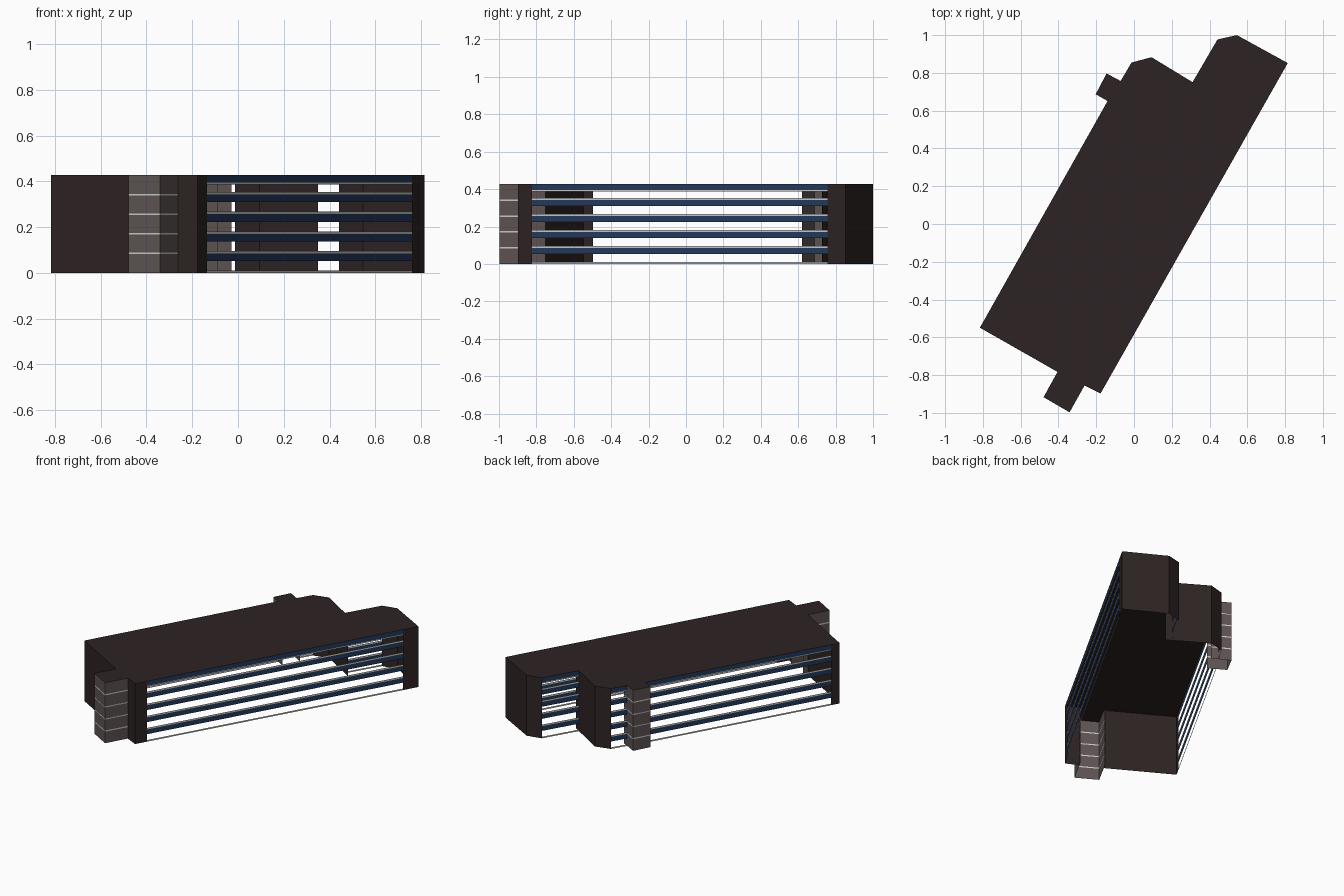
import bpy
import bmesh
from mathutils import Vector

cube = bpy.data.objects.get("Cube")
if cube:
    bpy.data.objects.remove(cube)

HEIGHT, FLOORS = 0.427, 5
STEP = HEIGHT / FLOORS


def material(name, color):
    m = bpy.data.materials.new(name)
    m.use_nodes = True
    m.diffuse_color = (*color, 1)
    m.node_tree.nodes["Principled BSDF"].inputs["Base Color"].default_value = (*color, 1)
    return m


BROWN = material("dark brown", (0.027, 0.017, 0.017))
GREY = material("warm grey", (0.115, 0.087, 0.087))
BLUE = material("navy blue", (0.017, 0.042, 0.11))
LIGHT = material("pale grey", (0.6, 0.6, 0.58))


def finish(bm, name, mats):
    mesh = bpy.data.meshes.new(name)
    bm.to_mesh(mesh)
    bm.free()
    for m in mats:
        mesh.materials.append(m)
    obj = bpy.data.objects.new(name, mesh)
    bpy.context.collection.objects.link(obj)


def walls(name, path, layers, mats):
    """Upright sheets along a path; each layer is (bottom, top, material slot)."""
    bm = bmesh.new()
    for a, b in zip(path, path[1:]):
        for z0, z1, slot in layers:
            quad = [(*a, z0), (*b, z0), (*b, z1), (*a, z1)]
            bm.faces.new([bm.verts.new(p) for p in quad]).material_index = slot
    finish(bm, name, mats)


def toward(a, b, dist):
    return a + (b - a).normalized() * dist


# Footprint corners, anticlockwise
V = Vector
sw, notch_a = V((-0.816, -0.549)), V((-0.405, -0.783))
stair_a, stair_b = V((-0.479, -0.917)), V((-0.341, -0.997))
notch_b, se = V((-0.262, -0.855)), V((-0.177, -0.897))
ne, ne_tip, ne_cut = V((0.814, 0.852)), V((0.545, 1.0)), V((0.442, 0.977))
inner, bay_tip, bay_cut = V((0.31, 0.751)), V((0.093, 0.883)), V((-0.013, 0.855))
shaft_a, shaft_b = V((-0.071, 0.757)), V((-0.145, 0.797))
shaft_c, shaft_d = V((-0.203, 0.687)), V((-0.14, 0.651))
outline = [sw, notch_a, stair_a, stair_b, notch_b, se, ne, ne_tip, ne_cut,
           inner, bay_tip, bay_cut, shaft_a, shaft_b, shaft_c, shaft_d]

# Flat roof
bm = bmesh.new()
bm.faces.new([bm.verts.new((*p, HEIGHT)) for p in outline])
finish(bm, "roof", [BROWN])

# Solid dark walls, wrapping the corners
solid = [(0, HEIGHT, 0)]
left_end = toward(sw, shaft_d, 0.06)
right_start, right_end = toward(se, ne, 0.085), toward(ne, se, 0.11)
bay_inside = inner + (inner - bay_tip).normalized() * 0.045
walls("front_left_wall", [left_end, sw, notch_a], solid, [BROWN])
walls("front_right_wall", [notch_b, se, right_start], solid, [BROWN])
walls("back_wall", [right_end, ne, ne_tip, ne_cut], solid, [BROWN])
walls("bay_wall", [bay_inside, bay_tip, bay_cut], solid, [BROWN])

# Open window walls: a pale sill and a blue spandrel on every floor
bands = []
for i in range(FLOORS):
    z = i * STEP
    bands += [(z, z + 0.011, 1), (z + STEP - 0.033, z + STEP, 0)]
bands.append((HEIGHT - 0.04, HEIGHT - 0.033, 1))
for name, a, b in [("right_windows", right_start, right_end),
                   ("recess_windows", ne_cut, inner),
                   ("bay_windows", bay_cut, shaft_a),
                   ("left_windows", shaft_d, left_end)]:
    walls(name, [a, b], bands, [BLUE, LIGHT])

# Stair towers with pale joints at each floor, open on the inner side
joints = []
for i in range(FLOORS):
    top = (i + 1) * STEP
    if i < FLOORS - 1:
        joints += [(i * STEP, top - 0.004, 0), (top - 0.004, top + 0.004, 1)]
    else:
        joints.append((i * STEP, HEIGHT, 0))
walls("front_stair_tower",
      [toward(stair_a, notch_a, 0.19), stair_a, stair_b, toward(stair_b, notch_b, 0.2)],
      joints, [GREY, LIGHT])
walls("back_stair_tower",
      [toward(shaft_b, shaft_a, 0.132), shaft_b, shaft_c, toward(shaft_c, shaft_d, 0.132)],
      joints, [GREY, LIGHT])
